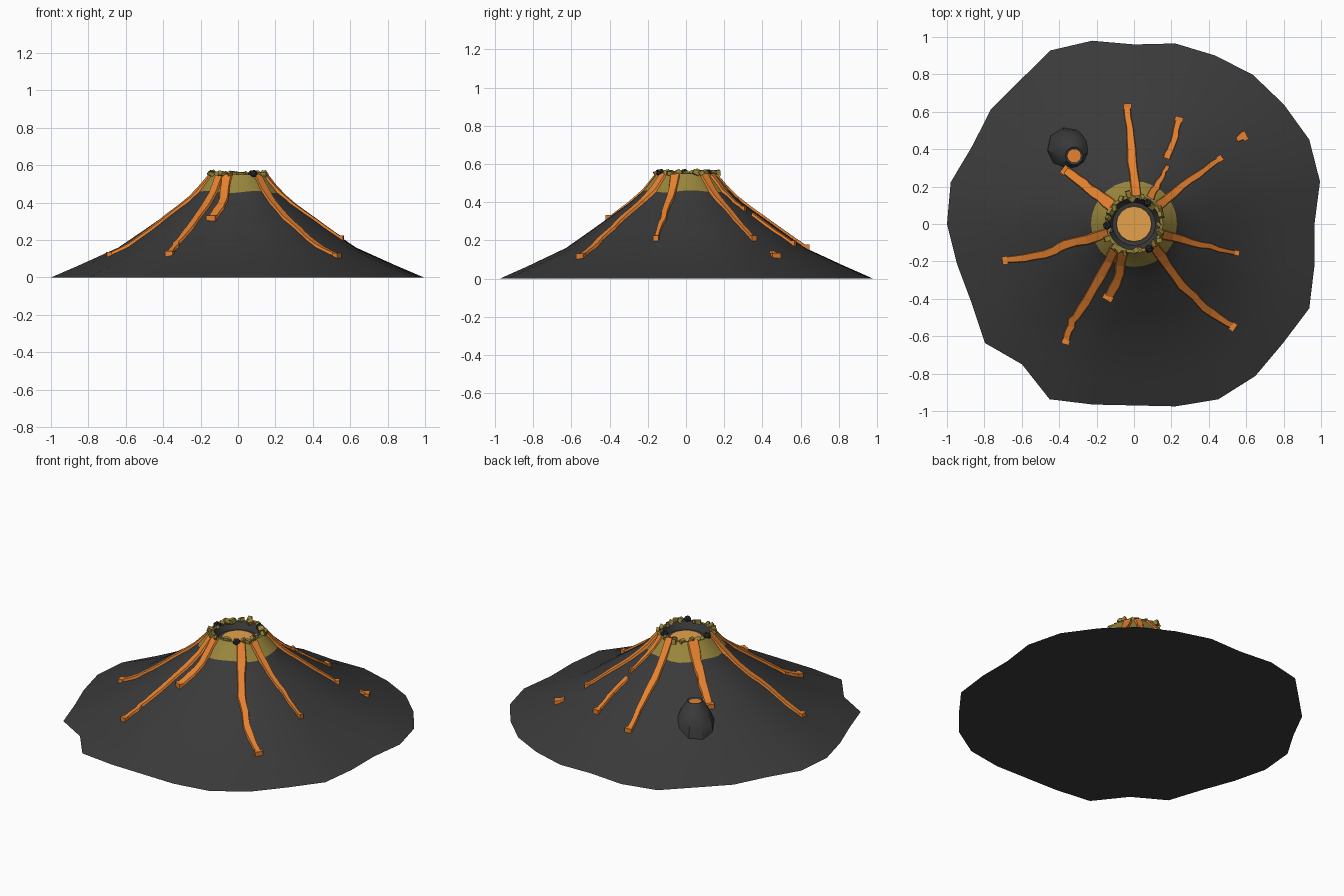
import bpy, bmesh, math, random
from mathutils import Vector, Matrix

random.seed(4)
cube = bpy.data.objects.get("Cube")
if cube:
    bpy.data.objects.remove(cube)


def material(name, rgb):
    m = bpy.data.materials.new(name)
    m.use_nodes = True
    m.diffuse_color = (*rgb, 1)
    m.node_tree.nodes["Principled BSDF"].inputs["Base Color"].default_value = (*rgb, 1)
    return m


ROCK = material("dark rock", (0.042, 0.042, 0.042))
SULFUR = material("sulfur yellow", (0.32, 0.24, 0.045))
LAVA = material("orange lava", (0.82, 0.23, 0.03))
POOL = material("glowing lava", (0.78, 0.36, 0.075))
BOULDER = material("black boulder", (0.022, 0.025, 0.027))


def finish(name, bm, mats, smooth=None):
    bmesh.ops.recalc_face_normals(bm, faces=bm.faces)
    mesh = bpy.data.meshes.new(name)
    bm.to_mesh(mesh)
    bm.free()
    ob = bpy.data.objects.new(name, mesh)
    bpy.context.collection.objects.link(ob)
    for m in mats:
        mesh.materials.append(m)
    if smooth:
        bpy.ops.object.select_all(action="DESELECT")
        ob.select_set(True)
        bpy.context.view_layer.objects.active = ob
        bpy.ops.object.shade_smooth_by_angle(angle=math.radians(smooth))
    return ob


def bridge(bm, a, b, mat=0):
    n = len(a)
    for i in range(n):
        f = bm.faces.new((a[i], a[(i + 1) % n], b[(i + 1) % n], b[i]))
        f.material_index = mat


# Mountain shape: slope profile and uneven outline
SLOPE = [(1, 0), (.85, .065), (.64, .16), (.5, .255), (.4, .325),
         (.3, .395), (.23, .457), (.155, .55)]
OUTLINE = [.965, 1.02, 1.04, 1.025, 1.02, 1, .99, .96, 1.005, 1.03, .98, .98, .96, 1.005,
           1, .97, .965, 1.02, .96, 1.04, .99, .97, 1, 1.04, 1.04, 1.02, 1.04, .99]
N = len(OUTLINE)


def spread(r, k):
    return r * (1 + (k - 1) * max(0, (r - .155) / .845))


def ground(x, y):
    """Height of the mountain side at a point."""
    a = (math.atan2(y, x) / math.tau * N) % N
    i = int(a) % N
    k = OUTLINE[i] + (OUTLINE[(i + 1) % N] - OUTLINE[i]) * (a - int(a))
    r = math.hypot(x, y)
    for (r0, z0), (r1, z1) in zip(SLOPE, SLOPE[1:]):
        s0, s1 = spread(r0, k), spread(r1, k)
        if s1 <= r <= s0:
            return z0 + (z1 - z0) * (s0 - r) / (s0 - s1)
    return SLOPE[-1][1] if r < .5 else 0


def circle(bm, rad, z, n=N, ks=None, jag=0):
    ring = []
    for i in range(n):
        a = math.tau * i / n
        r = spread(rad, ks[i]) if ks else rad
        dz = jag * math.sin(a * 5 + 1)
        ring.append(bm.verts.new((r * math.cos(a), r * math.sin(a), z + dz)))
    return ring


# Mountain with sulfur band and crater
bm = bmesh.new()
rings = [circle(bm, r, z, ks=OUTLINE, jag=.006 if r == .23 else 0) for r, z in SLOPE]
rings += [circle(bm, .14, .55), circle(bm, .115, .505), circle(bm, .09, .5)]
bm.faces.new(rings[0])
for i in range(len(rings) - 1):
    bridge(bm, rings[i], rings[i + 1], 1 if i in (6, 7) else 0)
bm.faces.new(rings[-1])
finish("mountain", bm, [ROCK, SULFUR], 35)

# Lava pool in the crater
bm = bmesh.new()
low, top = circle(bm, .096, .495, 16), circle(bm, .094, .512, 16)
bridge(bm, low, top)
bm.faces.new(low)
bm.faces.new(top)
finish("lava_pool", bm, [POOL])


# Lava flows draped on the slopes
def lava_flow(name, path, w0, w1, steps=4):
    pts = [Vector(p) for p in path]
    line = [a.lerp(b, j / steps) for a, b in zip(pts, pts[1:]) for j in range(steps)]
    line.append(pts[-1])
    bm = bmesh.new()
    prev = None
    for i, p in enumerate(line):
        t = i / (len(line) - 1)
        d = (line[min(i + 1, len(line) - 1)] - line[max(i - 1, 0)]).normalized()
        side = Vector((-d.y, d.x))
        w = (w0 + (w1 - w0) * t) / 2 * random.uniform(.9, 1.1)
        c = p + side * random.uniform(-.004, .004)
        ring = []
        for off, h in ((-1, -.015), (-.75, .014), (.75, .014), (1, -.015)):
            q = c + side * off * w
            ring.append(bm.verts.new((q.x, q.y, ground(q.x, q.y) + h)))
        if prev:
            bridge(bm, prev, ring)
        else:
            bm.faces.new(ring)
        prev = ring
    bm.faces.new(prev)
    # blunt toe
    end = line[-1]
    turn = Matrix.Rotation(math.atan2(d.y, d.x), 4, "Z")
    place = Matrix.Translation((end.x, end.y, ground(end.x, end.y) + .004))
    bmesh.ops.create_cube(bm, size=1, matrix=place @ turn @ Matrix.Diagonal((.028, w1 * 1.1, .03, 1)))
    finish(name, bm, [LAVA])


FLOWS = {
    "back": ([(.01, .15), (-.015, .4), (-.035, .63)], .062, .04),
    "back_left_upper": ([(.085, .14), (.13, .22), (.175, .3)], .05, .02),
    "back_left_lower": ([(.175, .35), (.21, .44), (.24, .56)], .04, .04),
    "left_back_upper": ([(.13, .1), (.3, .235), (.46, .35)], .055, .03),
    "left_back_lower": ([(.55, .45), (.59, .47)], .035, .045),
    "left": ([(.155, -.06), (.36, -.11), (.55, -.155)], .055, .025),
    "front_left": ([(.11, -.12), (.26, -.33), (.38, -.45), (.53, -.55)], .06, .042),
    "front": ([(-.06, -.15), (-.085, -.3), (-.14, -.395)], .065, .05),
    "front_right": ([(-.1, -.13), (-.26, -.42), (-.33, -.52), (-.365, -.63)], .06, .038),
    "right": ([(-.14, -.05), (-.37, -.115), (-.48, -.165), (-.69, -.195)], .06, .04),
    "back_right": ([(-.12, .1), (-.24, .19), (-.37, .29)], .075, .05),
}
for name, (path, w0, w1) in FLOWS.items():
    lava_flow("lava_flow_" + name, path, w0, w1)

# Small side vent with its own lava
bm = bmesh.new()
vent = []
for rad, z, cx, cy in ((.125, .15, -.34, .395), (.115, .22, -.34, .39), (.085, .28, -.33, .38),
                       (.048, .33, -.32, .365), (.036, .322, -.32, .365)):
    ring = circle(bm, rad, z, 10)
    for v in ring:
        grow = random.uniform(.95, 1.06) if rad > .05 else 1
        v.co = Vector((cx + v.co.x * grow, cy + v.co.y * grow, z))
    vent.append(ring)
bm.faces.new(vent[0])
for a, b in zip(vent, vent[1:]):
    bridge(bm, a, b)
bm.faces.new(vent[-1]).material_index = 1
finish("side_vent", bm, [ROCK, LAVA], 30)

# Loose stones around the crater rim
for i in range(24):
    a = math.tau * (i + random.uniform(-.3, .3)) / 24
    r = random.uniform(.13, .165)
    dark = i in (4, 12, 20)
    bm = bmesh.new()
    size = .024 if dark else random.uniform(.018, .032)
    place = Matrix.Translation((r * math.cos(a), r * math.sin(a), .553))
    turn = Matrix.Rotation(random.uniform(0, 3), 4, Vector((random.random(), random.random(), 1)))
    if dark:
        bmesh.ops.create_icosphere(bm, subdivisions=1, radius=size, matrix=place @ turn)
    else:
        bmesh.ops.create_cube(bm, size=size, matrix=place @ turn @ Matrix.Diagonal((1.2, 1, .8, 1)))
    finish("rim_stone_%d" % (i + 1), bm, [BOULDER if dark else SULFUR])
